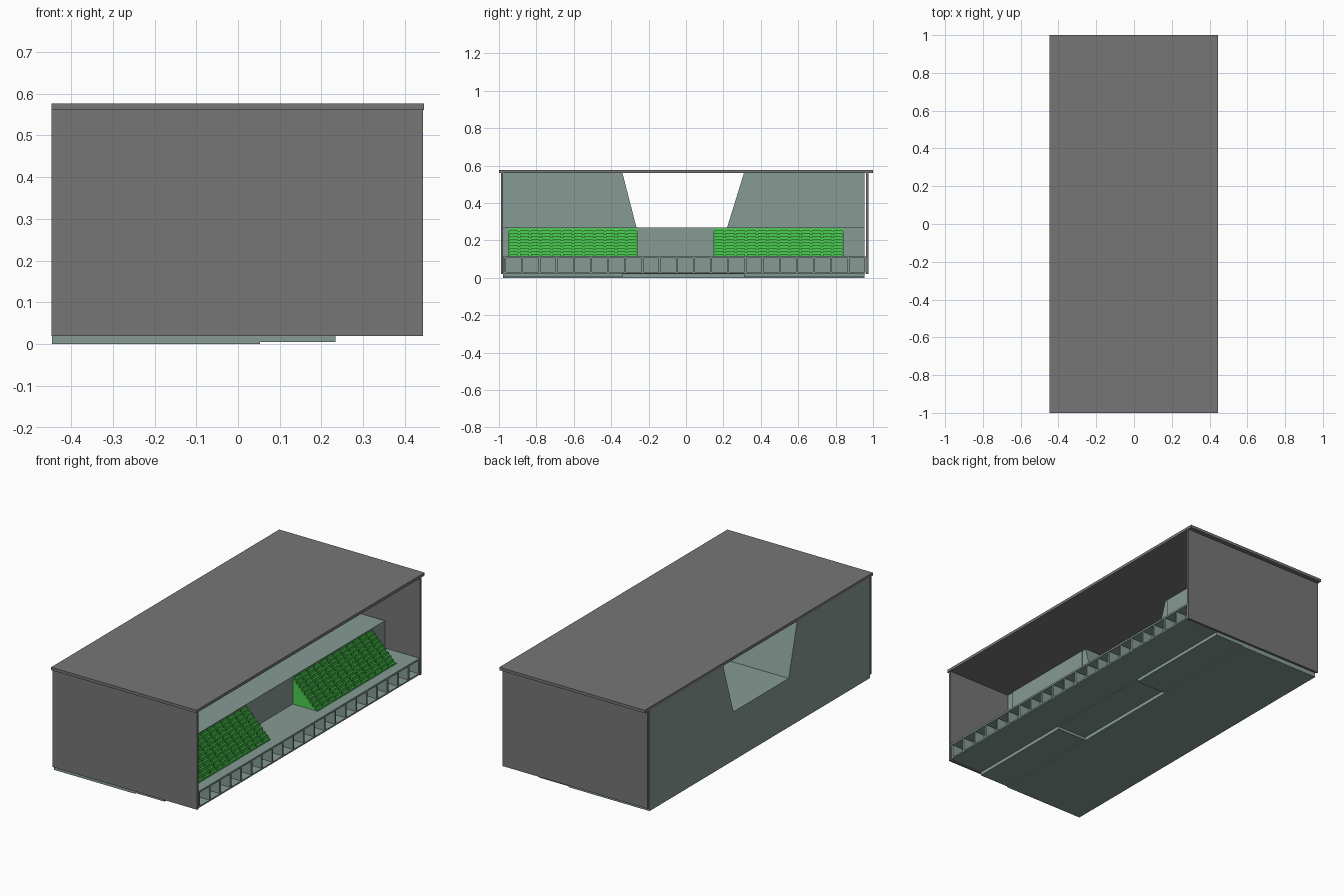
import bpy, bmesh

if "Cube" in bpy.data.objects:
    bpy.data.objects.remove(bpy.data.objects["Cube"])

def material(name, rgb):
    m = bpy.data.materials.new(name)
    m.diffuse_color = (*rgb, 1)
    m.use_nodes = True
    m.node_tree.nodes["Principled BSDF"].inputs["Base Color"].default_value = m.diffuse_color
    return m

DARK = material("dark_grey", (0.18, 0.18, 0.185))
TEAL = material("grey_green", (0.24, 0.33, 0.30))
GREEN = material("seat_green", (0.07, 0.62, 0.08))

def finish(name, bm, mat):
    bmesh.ops.recalc_face_normals(bm, faces=bm.faces)
    me = bpy.data.meshes.new(name)
    bm.to_mesh(me)
    bm.free()
    me.materials.append(mat)
    ob = bpy.data.objects.new(name, me)
    bpy.context.collection.objects.link(ob)
    return ob

def add_box(bm, x, y, z):
    vs = bmesh.ops.create_cube(bm, size=1)["verts"]
    for v in vs:
        v.co = [(r[0] + r[1]) / 2 + c * (r[1] - r[0]) for c, r in zip(v.co, (x, y, z))]

def box(name, x, y, z, mat):
    bm = bmesh.new()
    add_box(bm, x, y, z)
    return finish(name, bm, mat)

def prism(name, pts, offset, mat):
    """Extrude a planar profile along an offset."""
    bm = bmesh.new()
    f = bm.faces.new([bm.verts.new(p) for p in pts])
    ext = bmesh.ops.extrude_face_region(bm, geom=[f])["geom"]
    bmesh.ops.translate(bm, vec=offset, verts=[g for g in ext if isinstance(g, bmesh.types.BMVert)])
    return finish(name, bm, mat)

BACK, MID, FRONT, EDGE = -0.445, 0.053, 0.233, 0.442
Y0, Y1 = -0.978, 0.955

# Roof and end walls
box("roof", (-0.447, 0.446), (-1, 1), (0.561, 0.577), DARK)
box("end_wall_front", (-0.447, 0.443), (-0.99, -0.978), (0.02, 0.561), DARK)
box("end_wall_back", (-0.447, 0.443), (0.962, 0.975), (0.02, 0.561), DARK)

# Lower storey, with a raised underside in the middle
box("base_block", (BACK, MID), (Y0, Y1), (0, 0.27), TEAL)
box("front_block_a", (MID, FRONT), (Y0, -0.34), (0.005, 0.27), TEAL)
box("front_block_middle", (MID, FRONT), (-0.34, 0.31), (0.02, 0.27), TEAL)
box("front_block_b", (MID, FRONT), (0.31, Y1), (0.005, 0.27), TEAL)

# Upper rooms either side of the tapered passage, each with a front panel
def upper_room(tag, outer, top, bottom, panel):
    prism("upper_room_" + tag,
          [(BACK, outer, 0.27), (BACK, bottom, 0.27), (BACK, top, 0.561), (BACK, outer, 0.561)],
          (MID - 0.006 - BACK, 0, 0), TEAL)
    box("room_panel_" + tag, (MID - 0.006, MID), panel, (0.278, 0.558), TEAL)

upper_room("a", Y0, -0.34, -0.265, (-0.935, -0.365))
upper_room("b", Y1, 0.31, 0.22, (0.335, 0.923))

# Terrace deck, lower floor and recessed bays
box("terrace_deck", (FRONT, EDGE), (-0.975, 0.96), (0.106, 0.116), TEAL)
box("terrace_floor", (FRONT, EDGE), (-0.975, 0.96), (0.024, 0.032), TEAL)
box("bay_back_wall", (0.37, 0.378), (-0.975, 0.96), (0.032, 0.106), TEAL)
bm = bmesh.new()
BAYS = 21
pitch = (0.96 + 0.967) / BAYS
for i in range(BAYS + 1):
    y = -0.967 + i * pitch
    add_box(bm, (0.378, EDGE - 0.002), (y - 0.005, y + 0.005), (0.032, 0.106))
finish("bay_dividers", bm, TEAL)

# Seating stands: stepped wedge plus rows of seats
ROWS, COLS = 9, 12
DX, DZ = 0.148 / ROWS, 0.148 / ROWS

def stand(tag, ya, yb):
    prof = [(FRONT, ya, 0.114), (0.385, ya, 0.114)]
    for i in range(ROWS):
        x, z = 0.385 - i * DX, 0.114 + i * DZ
        prof += [(x, ya, z + 0.004), (x - DX, ya, z + 0.004)]
    prof.append((FRONT, ya, 0.114 + ROWS * DZ))
    prism("stand_steps_" + tag, prof, (0, yb - ya, 0), GREEN)
    seats = bmesh.new()
    w = (yb - ya) / COLS
    for i in range(ROWS):
        x, z = 0.385 - i * DX, 0.118 + i * DZ
        for j in range(COLS):
            y = (ya + j * w + 0.005, ya + (j + 1) * w - 0.005)
            add_box(seats, (x - DX, x - 0.003), y, (z, z + 0.006))
            add_box(seats, (x - DX, x - DX + 0.004), y, (z + 0.006, z + 0.018))
    finish("seats_" + tag, seats, GREEN)

stand("a", -0.95, -0.26)
stand("b", 0.148, 0.842)
